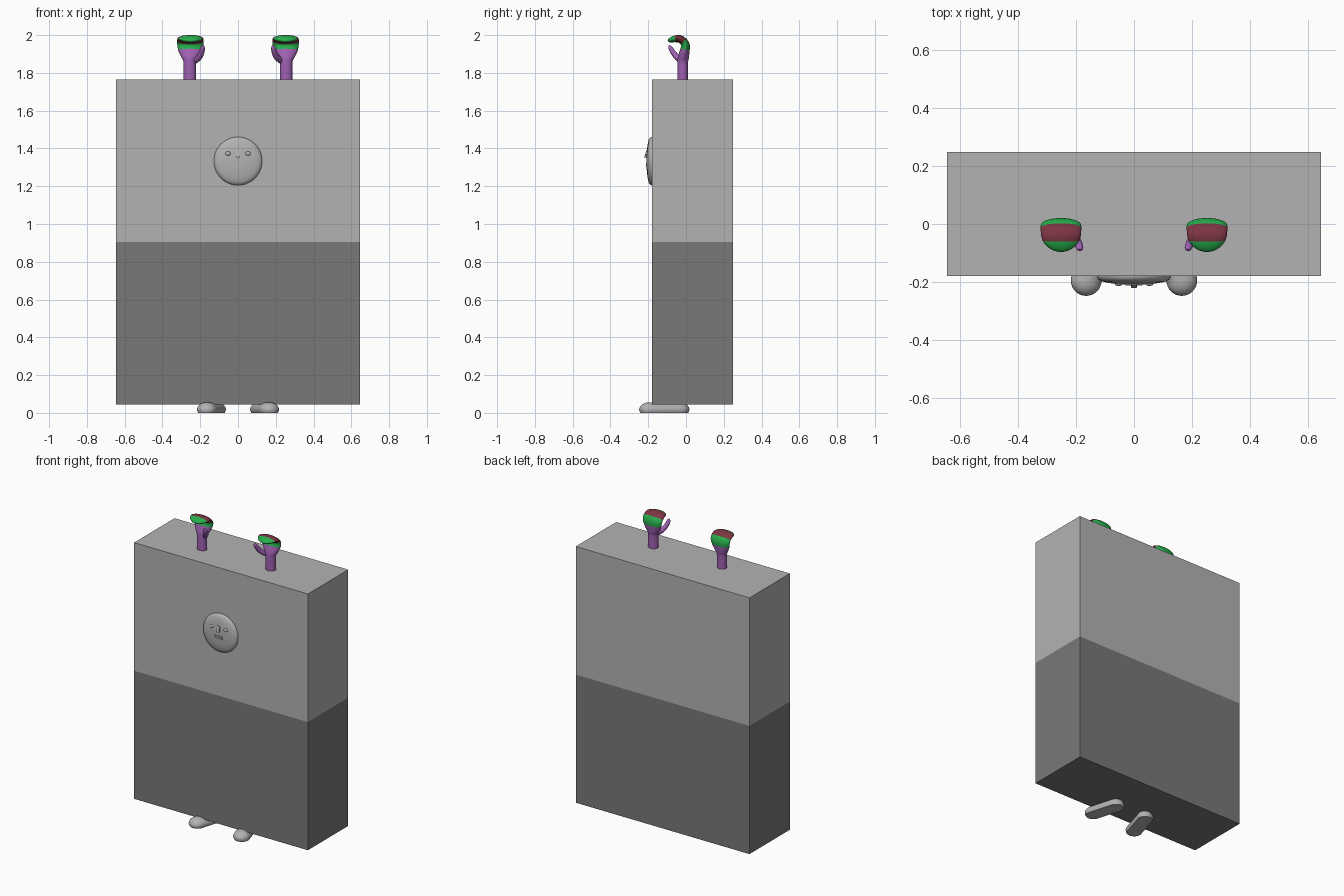
import bpy, bmesh, math
from mathutils import Vector, Matrix

if "Cube" in bpy.data.objects:
    bpy.data.objects.remove(bpy.data.objects["Cube"])


def mat(name, r, g, b):
    m = bpy.data.materials.new(name)
    m.diffuse_color = (r, g, b, 1)
    m.use_nodes = True
    m.node_tree.nodes["Principled BSDF"].inputs["Base Color"].default_value = m.diffuse_color
    return m


PURPLE = mat("purple", 0.35, 0.12, 0.45)
GREEN = mat("green", 0.02, 0.42, 0.07)
MAROON = mat("maroon", 0.2, 0.035, 0.055)
LIGHT = mat("mid_grey", 0.45, 0.45, 0.45)
DARK = mat("dark_grey", 0.19, 0.19, 0.19)


def finish(bm, name, mats=(), smooth=True):
    bmesh.ops.recalc_face_normals(bm, faces=bm.faces)
    me = bpy.data.meshes.new(name)
    bm.to_mesh(me)
    bm.free()
    for m in mats:
        me.materials.append(m)
    ob = bpy.data.objects.new(name, me)
    bpy.context.collection.objects.link(ob)
    if smooth:
        bpy.ops.object.select_all(action='DESELECT')
        bpy.context.view_layer.objects.active = ob
        ob.select_set(True)
        bpy.ops.object.shade_smooth_by_angle(angle=math.radians(40))
    return ob


def add_box(bm, lo, hi):
    lo, hi = Vector(lo), Vector(hi)
    m = Matrix.Translation((lo + hi) / 2) @ Matrix.Diagonal((*(hi - lo), 1))
    return bmesh.ops.create_cube(bm, size=1, matrix=m)["verts"]


def catmull(rows, steps):
    """Smoothly resample rows of (x, y, z, half_width, half_thickness)."""
    v = [Vector(r) for r in rows]
    out = []
    for i in range(len(v) - 1):
        a, b, c, d = v[max(i - 1, 0)], v[i], v[i + 1], v[min(i + 2, len(v) - 1)]
        for s in range(steps):
            t = s / steps
            out.append(0.5 * (2 * b + (c - a) * t + (2 * a - 5 * b + 4 * c - d) * t * t
                              + (3 * b - a - 3 * c + d) * t ** 3))
    return out + [v[-1]]


def loft(bm, rows, side, colour, steps=4, n=28):
    """Sweep ellipses along a spine that bends in the yz plane."""
    pts = catmull(rows, steps)
    rings = []
    for i, p in enumerate(pts):
        q, r = pts[max(i - 1, 0)], pts[min(i + 1, len(pts) - 1)]
        nrm = Vector((0, r[2] - q[2], q[1] - r[1])).normalized()
        c = Vector((side * p[0], p[1], p[2]))
        rings.append([bm.verts.new(c + Vector((p[3] * math.cos(a), 0, 0)) + nrm * p[4] * math.sin(a))
                      for a in (k * math.tau / n for k in range(n))])
    for i in range(len(rings) - 1):
        for k in range(n):
            f = bm.faces.new((rings[i][k], rings[i][(k + 1) % n],
                              rings[i + 1][(k + 1) % n], rings[i + 1][k]))
            f.material_index = colour(i / steps)
    for ring, i in ((rings[0], 0), (rings[-1], len(rows) - 1)):
        bm.faces.new(ring).material_index = colour(i)


# Upper and lower body blocks
for name, z0, z1, m in (("lower_block", 0.045, 0.905, DARK), ("upper_block", 0.905, 1.765, LIGHT)):
    bm = bmesh.new()
    add_box(bm, (-0.645, -0.18, z0), (0.645, 0.248, z1))
    finish(bm, name, [m], smooth=False)

# Face disc: shallow dome turned around the y axis
bm = bmesh.new()
prof = [(0, -0.209), (0.045, -0.208), (0.085, -0.204), (0.112, -0.198), (0.124, -0.191),
        (0.128, -0.183), (0.128, -0.17)]
vs = [bm.verts.new((r, y, 1.333)) for r, y in prof]
es = [bm.edges.new(p) for p in zip(vs, vs[1:])]
bmesh.ops.spin(bm, geom=vs + es, cent=(0, 0, 1.333), axis=(0, 1, 0), angle=math.tau, steps=48)
bmesh.ops.remove_doubles(bm, verts=bm.verts, dist=1e-5)
finish(bm, "face_disc", [LIGHT])

# Eyes
for s in (-1, 1):
    bm = bmesh.new()
    m = Matrix.Translation((s * 0.053, -0.206, 1.373)) @ Matrix.Diagonal((0.014, 0.008, 0.011, 1))
    bmesh.ops.create_uvsphere(bm, u_segments=16, v_segments=10, radius=1, matrix=m)
    finish(bm, "eye", [LIGHT])

# Nose: wedge that is deepest at the tip
bm = bmesh.new()
for v in add_box(bm, (-0.011, -0.222, 1.35), (0.011, -0.2, 1.39)):
    if v.co.z > 1.37 and v.co.y < -0.21:
        v.co.y = -0.21
bmesh.ops.bevel(bm, geom=bm.edges[:], offset=0.002, segments=2, affect='EDGES')
finish(bm, "nose", [LIGHT])

# Mouth: thin raised frame
bm = bmesh.new()
for lo, hi in (((-0.029, 1.302), (0.029, 1.308)), ((-0.029, 1.317), (0.029, 1.323)),
               ((-0.029, 1.308), (-0.023, 1.317)), ((0.023, 1.308), (0.029, 1.317))):
    add_box(bm, (lo[0], -0.213, lo[1]), (hi[0], -0.2, hi[1]))
finish(bm, "mouth", [LIGHT], smooth=False)

# Feet: splayed hull of a round toe and heel with a flat sole
for s in (-1, 1):
    bm = bmesh.new()
    for x, y, r, h in ((0.165, -0.195, 0.053, 0.056), (0.117, -0.035, 0.053, 0.058)):
        for t in range(10):
            a = t * math.pi / 18
            for k in range(32):
                b = k * math.tau / 32
                bm.verts.new((s * (x + r * math.cos(a) * math.cos(b)), y + r * math.cos(a) * math.sin(b),
                              0.015 + (h - 0.015) * math.sin(a)))
        for k in range(32):
            b = k * math.tau / 32
            bm.verts.new((s * (x + 0.88 * r * math.cos(b)), y + 0.88 * r * math.sin(b), 0))
    bmesh.ops.remove_doubles(bm, verts=bm.verts, dist=1e-4)
    hull = bmesh.ops.convex_hull(bm, input=bm.verts)
    junk = [g for g in hull["geom_interior"] + hull["geom_unused"] if isinstance(g, bmesh.types.BMVert)]
    bmesh.ops.delete(bm, geom=list(set(junk)), context='VERTS')
    finish(bm, "foot", [LIGHT])

# Raised forearms with hooked mitten hands and thumbs
HAND = [(0.255, -0.017, 1.74, 0.033, 0.028), (0.255, -0.017, 1.85, 0.033, 0.028),
        (0.254, -0.014, 1.88, 0.045, 0.029), (0.253, -0.007, 1.915, 0.062, 0.026),
        (0.252, -0.003, 1.945, 0.069, 0.023), (0.252, -0.013, 1.966, 0.070, 0.021),
        (0.252, -0.035, 1.980, 0.069, 0.020), (0.252, -0.058, 1.980, 0.063, 0.018),
        (0.252, -0.078, 1.975, 0.047, 0.014), (0.252, -0.090, 1.970, 0.028, 0.009),
        (0.252, -0.095, 1.967, 0.008, 0.003)]
THUMB = [(0.228, -0.02, 1.86, 0.016, 0.014), (0.208, -0.045, 1.88, 0.018, 0.016),
         (0.194, -0.066, 1.905, 0.015, 0.014), (0.188, -0.080, 1.928, 0.013, 0.012),
         (0.187, -0.086, 1.94, 0.009, 0.008), (0.187, -0.088, 1.946, 0.003, 0.003)]
for s in (-1, 1):
    bm = bmesh.new()
    loft(bm, HAND, s, lambda i: 0 if i < 3.25 else 2 if 5 <= i < 7 else 1)
    finish(bm, "arm_and_hand", [PURPLE, GREEN, MAROON])
    bm = bmesh.new()
    loft(bm, THUMB, s, lambda i: 0, n=16)
    finish(bm, "thumb", [PURPLE])
